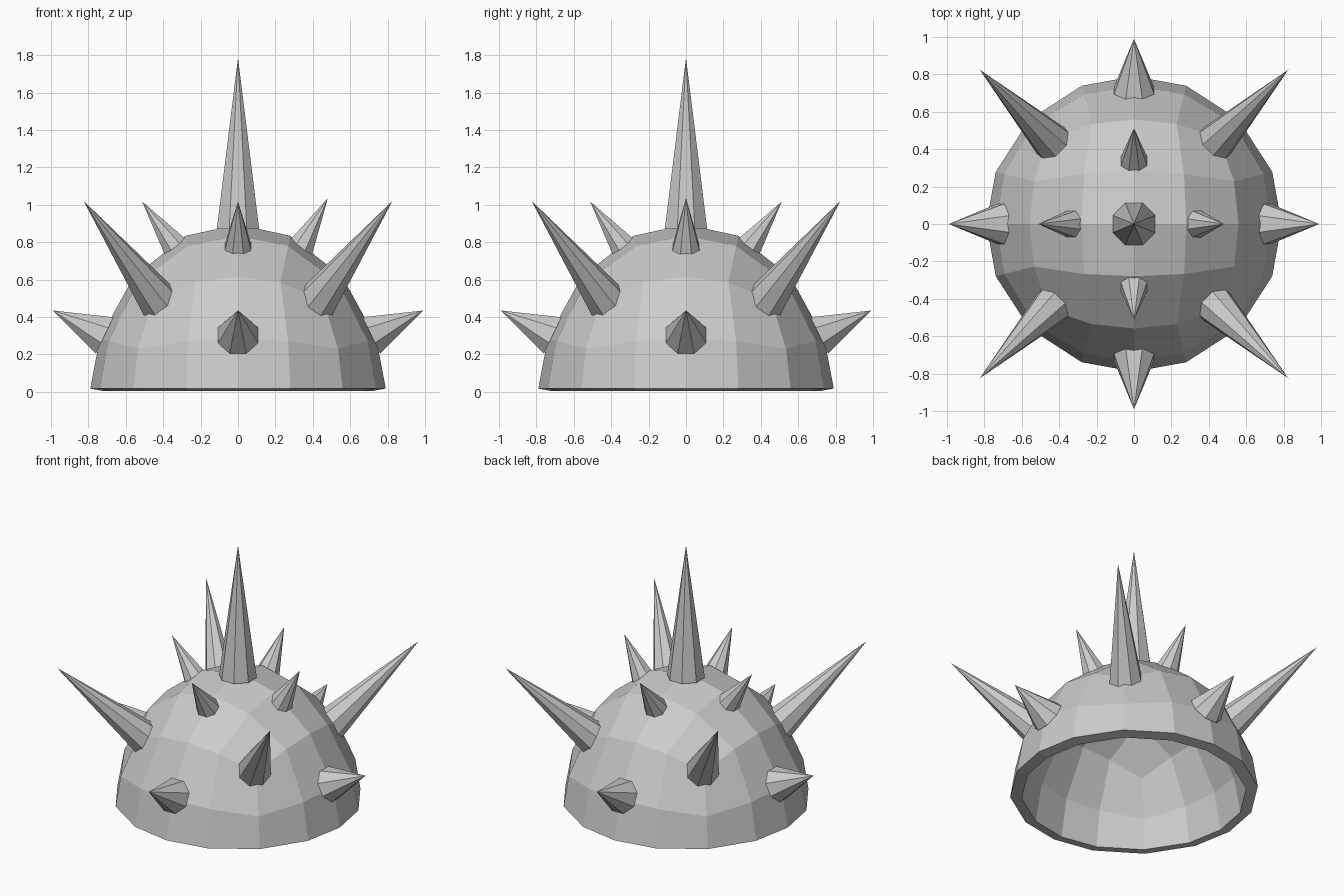
import bpy, bmesh, math
from mathutils import Vector, Matrix

cube = bpy.data.objects.get("Cube")
if cube:
    bpy.data.objects.remove(cube, do_unlink=True)

grey = bpy.data.materials.new("light_grey")
grey.use_nodes = True
colour = (0.6, 0.6, 0.6, 1)
grey.diffuse_color = colour
grey.node_tree.nodes["Principled BSDF"].inputs["Base Color"].default_value = colour


def make_object(name, bm):
    mesh = bpy.data.meshes.new(name)
    bm.to_mesh(mesh)
    bm.free()
    mesh.materials.append(grey)
    obj = bpy.data.objects.new(name, mesh)
    bpy.context.collection.objects.link(obj)
    return obj


def round_axis(a, b, c):
    # evenly spread cube-to-sphere mapping of one coordinate
    return a * math.sqrt(1 - b * b / 2 - c * c / 2 + b * b * c * c / 3)


# Dome: upper half of a subdivided cube rounded to a sphere, crown pulled up
RADIUS, RIM = 0.79, 0.018
bm = bmesh.new()
bmesh.ops.create_cube(bm, size=2)
bmesh.ops.subdivide_edges(bm, edges=bm.edges[:], cuts=3, use_grid_fill=True)
lower = [v for v in bm.verts if v.co.z < -0.1]
bmesh.ops.delete(bm, geom=lower, context="VERTS")
for v in bm.verts:
    x, y, z = v.co
    p = RADIUS * Vector((round_axis(x, y, z), round_axis(y, z, x), round_axis(z, x, y)))
    p.z *= 0.78 + 0.75 * p.z - 0.42 * p.z ** 2
    p.z += RIM
    v.co = p
bmesh.ops.recalc_face_normals(bm, faces=bm.faces[:])
if sum(f.normal.dot(f.calc_center_median()) for f in bm.faces) < 0:
    bmesh.ops.reverse_faces(bm, faces=bm.faces[:])
dome = make_object("dome_shell", bm)
shell = dome.modifiers.new("thickness", "SOLIDIFY")
shell.thickness = 0.075
shell.offset = -1


# Spike: eight-sided cone from its base centre to its tip, root sunk in the shell
def spike(name, base, tip, radius, sink=0.03):
    base, tip = Vector(base), Vector(tip)
    axis = tip - base
    length = axis.length
    root = base - axis.normalized() * sink
    full = length + sink
    bm = bmesh.new()
    bmesh.ops.create_cone(bm, cap_ends=True, segments=8, radius1=radius * full / length,
                          radius2=0, depth=full)
    bmesh.ops.remove_doubles(bm, verts=bm.verts[:], dist=0.0001)
    spin = Matrix.Rotation(math.pi / 8, 4, "Z")
    turn = axis.to_track_quat("Z", "Y").to_matrix().to_4x4()
    bm.transform(Matrix.Translation((root + tip) / 2) @ turn @ spin)
    bmesh.ops.recalc_face_normals(bm, faces=bm.faces[:])
    make_object(name, bm)


spike("crown_spike", (0, 0, 0.89), (0, 0, 1.785), 0.12, 0.02)

# Rings of spikes around the dome
sides = {"left": 0, "back": 90, "right": 180, "front": 270}
for side, degrees in sides.items():
    a = math.radians(degrees)
    c, s = math.cos(a), math.sin(a)
    spike(side + "_low_spike", (0.74 * c, 0.74 * s, 0.315), (0.99 * c, 0.99 * s, 0.435), 0.105)
    reach, top = (0.48, 1.035) if side == "left" else (0.512, 1.017)
    spike(side + "_upper_spike", (0.342 * c, 0.342 * s, 0.785), (reach * c, reach * s, top), 0.073)

for side, sx in (("left", 1), ("right", -1)):
    for end, sy in (("front", -1), ("back", 1)):
        spike(f"{end}_{side}_corner_spike", (0.425 * sx, 0.425 * sy, 0.485),
              (0.825 * sx, 0.825 * sy, 1.02), 0.11)
